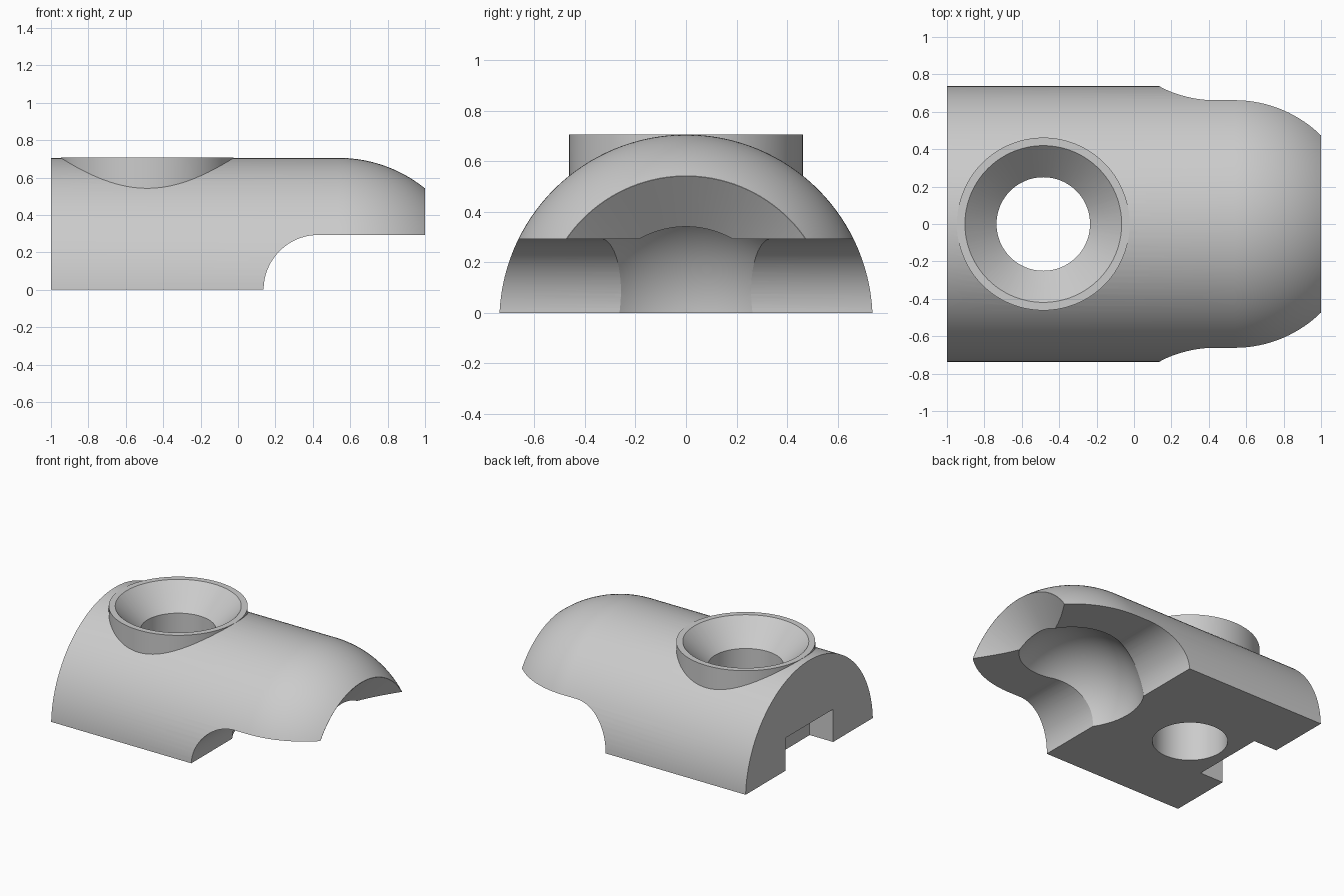
import bpy, bmesh, math
from mathutils import Matrix, Vector

if "Cube" in bpy.data.objects:
    bpy.data.objects.remove(bpy.data.objects["Cube"], do_unlink=True)

AXIS_Z = -0.033     # height of the long axis
R = 0.738           # outer radius
BALL_X = 0.537      # centre of rounded end and of socket
END_R = 0.575       # radius at the open mouth
BOSS_X = -0.485

grey = bpy.data.materials.new("light grey")
grey.use_nodes = True
colour = (0.6, 0.6, 0.6, 1)
grey.diffuse_color = colour
grey.node_tree.nodes["Principled BSDF"].inputs["Base Color"].default_value = colour


def finish(name, bm):
    bmesh.ops.recalc_face_normals(bm, faces=bm.faces)
    mesh = bpy.data.meshes.new(name)
    bm.to_mesh(mesh)
    bm.free()
    mesh.materials.append(grey)
    obj = bpy.data.objects.new(name, mesh)
    bpy.context.collection.objects.link(obj)
    return obj


def lathe(name, profile, matrix, steps=128):
    """Turn (radius, height) points around z, then place the result."""
    bm = bmesh.new()
    verts = [bm.verts.new((r, 0, h)) for r, h in profile]
    edges = [bm.edges.new(pair) for pair in zip(verts, verts[1:])]
    bmesh.ops.spin(bm, geom=verts + edges, cent=(0, 0, 0), axis=(0, 0, 1),
                   angle=math.tau, steps=steps)
    bmesh.ops.remove_doubles(bm, verts=bm.verts, dist=1e-4)
    bm.transform(matrix)
    return finish(name, bm)


def prism(name, outline, half_width):
    """Extrude an x-z outline across y."""
    bm = bmesh.new()
    face = bm.faces.new([bm.verts.new((x, -half_width, z)) for x, z in outline])
    out = bmesh.ops.extrude_face_region(bm, geom=[face])["geom"]
    moved = [v for v in out if isinstance(v, bmesh.types.BMVert)]
    bmesh.ops.translate(bm, verts=moved, vec=(0, 2 * half_width, 0))
    return finish(name, bm)


def box(x0, x1, z0, z1):
    return [(x0, z0), (x1, z0), (x1, z1), (x0, z1)]


def arc(radius, start, end, count):
    angles = [math.radians(start + (end - start) * i / count) for i in range(count + 1)]
    return [(radius * math.cos(a), radius * math.sin(a)) for a in angles]


def combine(target, tool, operation):
    mod = target.modifiers.new("combine", "BOOLEAN")
    mod.operation = operation
    mod.solver = "EXACT"
    mod.object = tool
    bpy.context.view_layer.objects.active = target
    bpy.ops.object.modifier_apply(modifier=mod.name)
    bpy.data.objects.remove(tool, do_unlink=True)


along_x = Matrix.Translation((0, 0, AXIS_Z)) @ Matrix.Rotation(math.pi / 2, 4, "Y")
at_boss = Matrix.Translation((BOSS_X, 0, 0))

# Main body: round bar with a domed end
dome_end = math.degrees(math.acos(END_R / R))
dome = [(r, BALL_X + h) for r, h in arc(R, 0, dome_end, 20)]
body = lathe("socket_clamp_body", [(0, -1), (R, -1)] + dome + [(0, dome[-1][1])], along_x)

# Screw boss, level with the crown of the body
boss = lathe("boss", [(0, 0.1), (0.462, 0.1), (0.462, 0.706), (0, 0.706)], at_boss)
combine(body, boss, "UNION")

# Flat underside
combine(body, prism("underside_cutter", box(-2, 2, -2, 0), 2), "DIFFERENCE")

# Relief under the domed end with a rounded inner corner
relief = [(0.43 + x, z) for x, z in arc(0.293, 180, 90, 24)]
relief = [(0.137, -0.3)] + relief + [(1.3, 0.293), (1.3, -0.3)]
combine(body, prism("relief_cutter", relief, 1), "DIFFERENCE")

# Ball socket with a flared mouth
BALL_R, NECK_R = 0.48, 0.374
neck_angle = math.degrees(math.acos(NECK_R / BALL_R))
ball = [(max(r, 0), BALL_X + h) for r, h in arc(BALL_R, -90, neck_angle, 36)]
neck_x = ball[-1][1]
slope = (END_R - 0.001 - NECK_R) / (1 - neck_x)
flare = [(NECK_R + slope * (1.1 - neck_x), 1.1), (0, 1.1)]
combine(body, lathe("socket_cutter", ball + flare, along_x), "DIFFERENCE")

# Countersunk screw hole
hole = [(0, -0.2), (0.25, -0.2), (0.25, 0.537), (0.518, 0.805), (0, 0.805)]
combine(body, lathe("hole_cutter", hole, at_boss), "DIFFERENCE")

# Locating notch in the square end
combine(body, prism("notch_cutter", box(-1.2, -0.81, -0.2, 0.24), 0.277), "DIFFERENCE")

# Smooth curves, keep the cut edges sharp
bpy.ops.object.select_all(action="DESELECT")
body.select_set(True)
bpy.context.view_layer.objects.active = body
bpy.ops.object.shade_smooth_by_angle(angle=math.radians(25))
